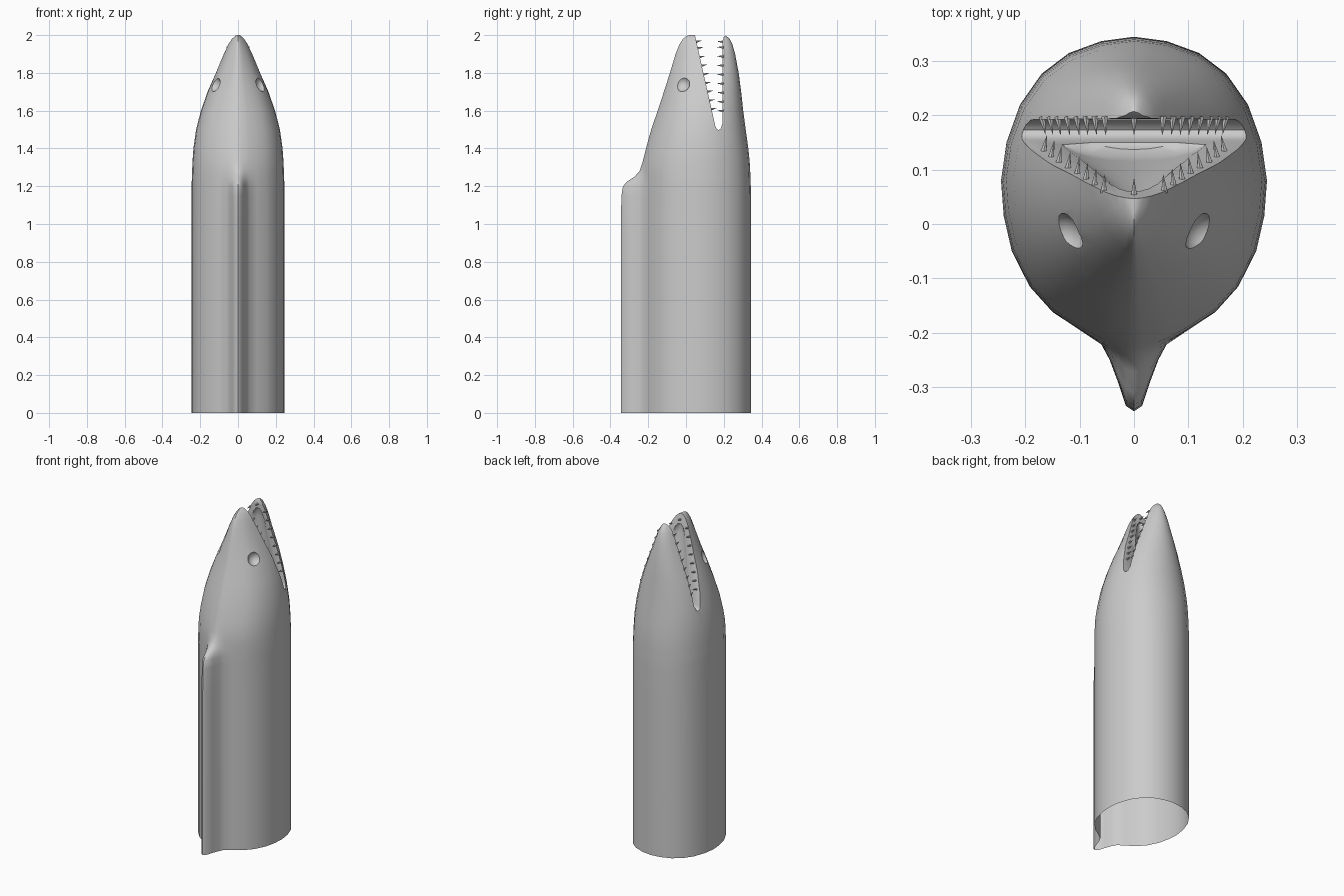
import bpy, bmesh, math
from mathutils import Vector

if "Cube" in bpy.data.objects:
    bpy.data.objects.remove(bpy.data.objects["Cube"])

grey = bpy.data.materials.new("skin grey")
grey.diffuse_color = (0.6, 0.6, 0.6, 1)
grey.use_nodes = True
grey.node_tree.nodes["Principled BSDF"].inputs["Base Color"].default_value = grey.diffuse_color

# Half cross-section, back to front: x, y of the body, y with the fin raised
SECTION = [(0, .345, .345), (.06, .337, .337), (.12, .315, .315), (.17, .277, .277),
           (.21, .22, .22), (.235, .15, .15), (.245, .08, .08), (.24, .015, .015),
           (.225, -.05, -.05), (.192, -.115, -.115), (.15, -.162, -.162),
           (.1, -.195, -.195), (.06, -.217, -.222), (.045, -.223, -.25),
           (.03, -.228, -.29), (.015, -.232, -.335), (0, -.235, -.345)]

# Stations: z, half width, front y, back y, fin amount
STATIONS = [(0, .245, -.235, .345, 1), (1.0, .245, -.235, .345, 1),
            (1.15, .245, -.235, .344, .97), (1.2, .245, -.235, .343, .9),
            (1.225, .245, -.234, .342, .7), (1.25, .244, -.234, .341, .35),
            (1.28, .243, -.233, .34, .12), (1.33, .241, -.229, .337, 0),
            (1.4, .236, -.212, .33, 0), (1.5, .222, -.184, .316, 0),
            (1.6, .196, -.15, .303, 0), (1.7, .161, -.117, .292, 0),
            (1.8, .118, -.085, .279, 0), (1.9, .078, -.055, .26, 0),
            (1.95, .056, -.035, .246, 0), (1.98, .037, -.016, .231, 0),
            (1.995, .02, .003, .214, 0), (2.0, .008, .018, .203, 0)]


def half_width(z):
    for a, b in zip(STATIONS, STATIONS[1:]):
        if a[0] <= z <= b[0]:
            return a[1] + (b[1] - a[1]) * (z - a[0]) / (b[0] - a[0])


def palate_y(z):
    return .156 - (z - 1.515) * .2245


def add_object(name, bm):
    bmesh.ops.recalc_face_normals(bm, faces=bm.faces)
    mesh = bpy.data.meshes.new(name)
    bm.to_mesh(mesh)
    bm.free()
    mesh.materials.append(grey)
    obj = bpy.data.objects.new(name, mesh)
    bpy.context.collection.objects.link(obj)
    return obj


def loft(name, rings):
    bm = bmesh.new()
    rows = [[bm.verts.new(p) for p in ring] for ring in rings]
    n = len(rows[0])
    for a, b in zip(rows, rows[1:]):
        for i in range(n):
            j = (i + 1) % n
            bm.faces.new((a[i], a[j], b[j], b[i]))
    bm.faces.new(rows[0])
    bm.faces.new(rows[-1])
    return add_object(name, bm)


def activate(obj):
    bpy.ops.object.select_all(action='DESELECT')
    obj.select_set(True)
    bpy.context.view_layer.objects.active = obj


def cut(obj, cutter):
    cutter.hide_render = True
    mod = obj.modifiers.new("cut", 'BOOLEAN')
    mod.operation, mod.solver, mod.object = 'DIFFERENCE', 'EXACT', cutter
    activate(obj)
    bpy.ops.object.modifier_apply(modifier=mod.name)
    bpy.data.objects.remove(cutter)


# Body with head and dorsal fin
rings = []
for z, w, y0, y1, fin in STATIONS:
    half = [(x * w / .245, y0 + (y + .235) * (y1 - y0) / .58 + fin * (yf - y), z)
            for x, y, yf in SECTION]
    rings.append(half + [(-x, y, z) for x, y, z in half[-2:0:-1]])
body = loft("body", rings)

# Open mouth wedge
wedge = [(palate_y(2.1), 2.1), (palate_y(1.515), 1.515), (.163, 1.502), (.173, 1.497),
         (.184, 1.505), (.192, 1.53), (.194, 1.97), (.2, 1.99), (.212, 2.003), (.212, 2.1)]
cut(body, loft("mouth_cutter", [[(x, y, z) for y, z in wedge] for x in (-.4, .4)]))

# Hollow palate and jaw floor inside the lips
rings = []
for z in (1.54, 1.56, 1.6, 1.7, 1.8, 1.88, 1.92, 1.94):
    k = {1.54: .6, 1.94: .5, 1.92: .85}.get(z, 1)
    mid, gap = (palate_y(z) + .193) / 2, (.193 - palate_y(z)) / 2
    rings.append([(.76 * k * half_width(z) * math.cos(t), mid + (gap + .022 * k) * math.sin(t), z)
                  for t in [math.tau * i / 24 for i in range(24)]])
cut(body, loft("mouth_hollow_cutter", rings))

# Eye sockets
for s in (-1, 1):
    bm = bmesh.new()
    bmesh.ops.create_uvsphere(bm, u_segments=20, v_segments=12, radius=.045)
    bmesh.ops.translate(bm, verts=bm.verts, vec=(s * .137, -.024, 1.745))
    cut(body, add_object("eye_cutter", bm))

# Open the bottom end
bm = bmesh.new()
bm.from_mesh(body.data)
bottom = [f for f in bm.faces if all(v.co.z < .001 for v in f.verts)]
bmesh.ops.delete(bm, geom=bottom, context='FACES')
bm.to_mesh(body.data)
bm.free()
activate(body)
bpy.ops.object.shade_smooth_by_angle(angle=math.radians(40))


# Rows of pointed teeth along both lips
def tooth_row(name, edge_y, direction, zs):
    bm = bmesh.new()
    direction = Vector(direction).normalized()
    spots = [(0, 1.965)] + [(s * .86 * half_width(z), z) for z in zs for s in (-1, 1)]
    for x, z in spots:
        aim = (direction + Vector((-x * 1.2, 0, 0))).normalized()
        made = bmesh.ops.create_cone(bm, cap_ends=True, segments=6, radius1=.007,
                                     radius2=.0004, depth=.034)["verts"]
        turn = aim.to_track_quat('Z', 'Y')
        for v in made:
            v.co = turn @ v.co + Vector((x, edge_y(z), z)) + aim * .012
    return add_object(name, bm)


tooth_row("upper_teeth", palate_y, (0, 1, .22), [1.93 - .046 * i for i in range(8)])
tooth_row("lower_teeth", lambda z: .193, (0, -1, .05), [1.935 - .048 * i for i in range(8)])
